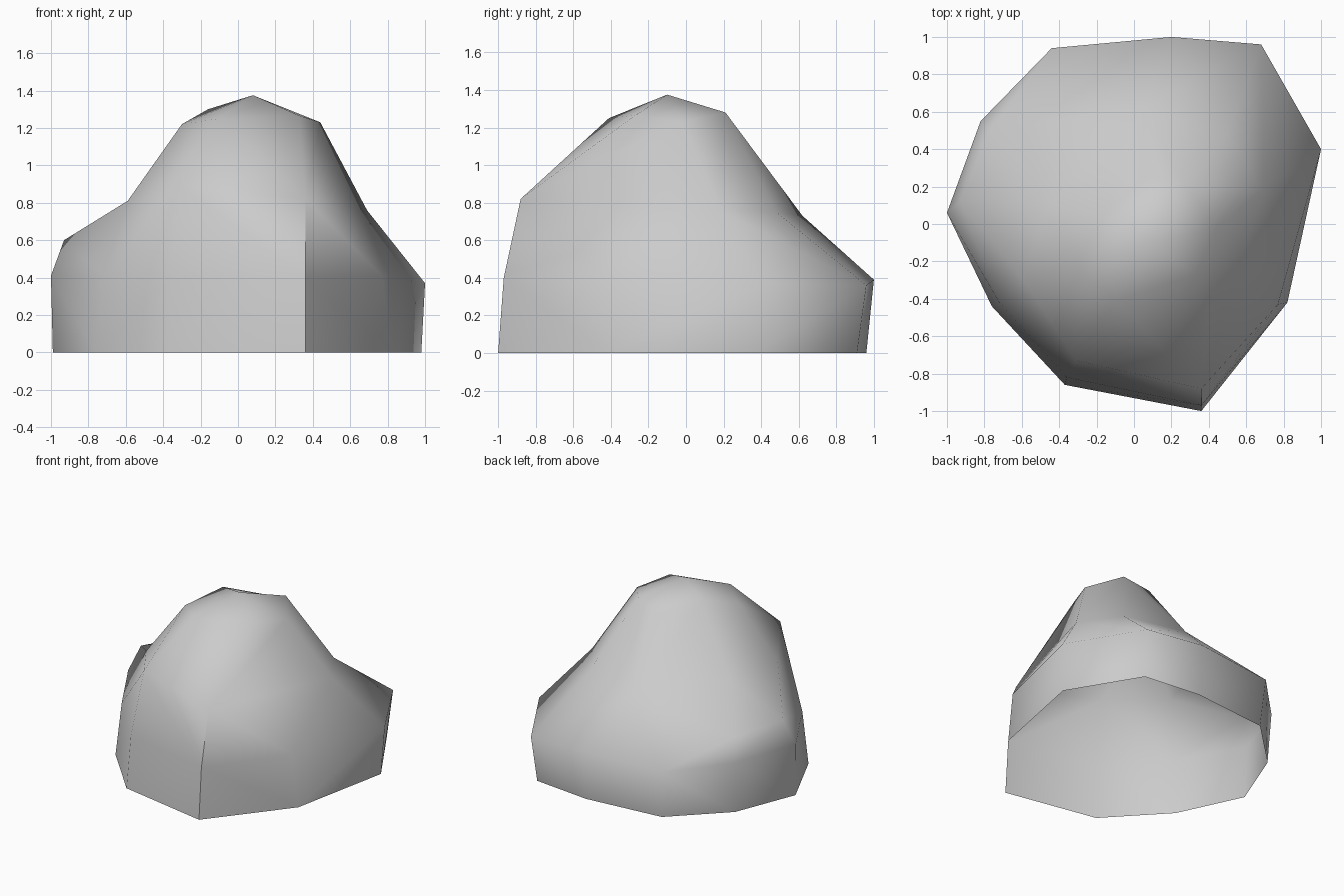
import bpy, bmesh
from mathutils import Vector

if "Cube" in bpy.data.objects:
    bpy.data.objects.remove(bpy.data.objects["Cube"])

# Height rings of the boulder, each listed counter-clockwise from the front left
foot = [(-.37, -.86, 0), (.36, -1, 0), (.82, -.42, 0), (.98, .38, 0), (.66, .91, 0),
        (.2, .96, 0), (-.42, .9, 0), (-.8, .53, 0), (-.99, .05, 0), (-.76, -.44, 0)]
belt = [(-.36, -.82, .4), (.36, -.97, .4), (.77, -.43, .41), (1, .4, .37), (.68, .96, .36),
        (.2, 1, .39), (-.44, .94, .37), (-.82, .55, .4), (-1, .06, .41), (-.72, -.42, .41)]
shoulder = list(belt)
shoulder[7] = (-.77, .5, .57)
shoulder[8] = (-.93, .12, .6)
ledge = [(-.31, -.73, .89), (.36, -.88, .82), (.69, .18, .76), (.5, .48, .75), (.04, .62, .73),
         (-.46, .1, .78), (-.59, -.3, .81)]
crown = [(-.1, -.41, 1.25), (.33, -.27, 1.265), (.44, -.02, 1.23), (.27, .21, 1.28),
         (.07, .25, 1.22), (-.16, .04, 1.3), (-.3, -.23, 1.22)]
peak = (.08, -.1, 1.375)

# Spread the smaller rings over ten columns; repeated points collapse to triangles
rows = [foot, belt, shoulder,
        [ledge[i] for i in (0, 1, 2, 2, 3, 4, 4, 5, 5, 6)],
        [crown[i] for i in (0, 1, 2, 2, 3, 4, 5, 5, 6, 6)],
        [peak] * 10]

bm = bmesh.new()
verts = {}
core = Vector((0, 0, .5))


def tri(*pts):
    if len(set(pts)) == 3:
        for p in pts:
            if p not in verts:
                verts[p] = bm.verts.new(p)
        bm.faces.new([verts[p] for p in pts])


def quad(a, b, c, d):
    # Split along the diagonal that bulges outwards
    def reach(p, q):
        return (Vector(p) + Vector(q)) / 2 - core
    n = (Vector(c) - Vector(a)).cross(Vector(d) - Vector(b))
    if len({a, b, c, d}) < 4 or reach(a, c).dot(n) >= reach(b, d).dot(n):
        tri(a, b, c)
        tri(a, c, d)
    else:
        tri(a, b, d)
        tri(b, c, d)


for low, high in zip(rows, rows[1:]):
    for i in range(10):
        j = (i + 1) % 10
        if (low[i], low[j]) != (high[i], high[j]):
            quad(low[i], low[j], high[j], high[i])

# Boulder shell, open underneath
mesh = bpy.data.meshes.new("boulder")
bm.to_mesh(mesh)
bm.free()
boulder = bpy.data.objects.new("boulder", mesh)
bpy.context.collection.objects.link(boulder)
bpy.context.view_layer.objects.active = boulder
boulder.select_set(True)
bpy.ops.object.shade_smooth_by_angle(angle=1.0)
